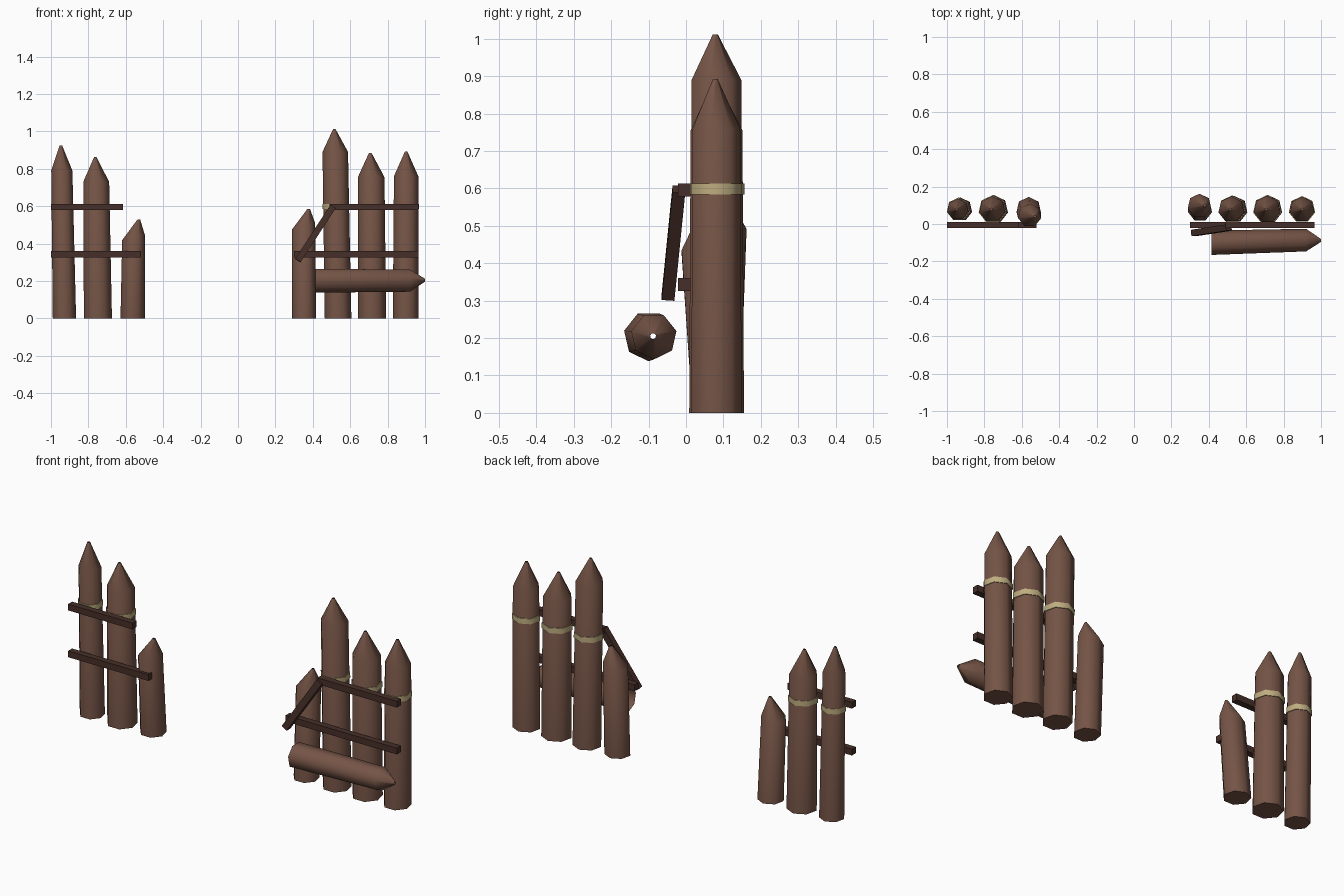
import bpy, bmesh, math
from mathutils import Vector, Matrix

if "Cube" in bpy.data.objects:
    bpy.data.objects.remove(bpy.data.objects["Cube"])

SIDES = 7


def material(name, rgb):
    m = bpy.data.materials.new(name)
    lin = [((c / 255 + 0.055) / 1.055) ** 2.4 for c in rgb]
    m.diffuse_color = (*lin, 1)
    m.use_nodes = True
    m.node_tree.nodes["Principled BSDF"].inputs["Base Color"].default_value = m.diffuse_color
    return m


BARK = material("bark_brown", (117, 84, 70))
DARK = material("dark_timber", (70, 47, 41))
ROPE = material("rope_beige", (190, 173, 128))


def finish(name, bm, mat, smooth=False):
    bmesh.ops.recalc_face_normals(bm, faces=bm.faces)
    me = bpy.data.meshes.new(name)
    bm.to_mesh(me)
    bm.free()
    me.materials.append(mat)
    ob = bpy.data.objects.new(name, me)
    bpy.context.collection.objects.link(ob)
    if smooth:
        bpy.ops.object.select_all(action='DESELECT')
        ob.select_set(True)
        bpy.context.view_layer.objects.active = ob
        bpy.ops.object.shade_smooth_by_angle(angle=math.radians(60))
    return ob


def loft(name, rings, mat, u, v, phase, cap=True):
    """Skin seven-sided rings of (centre, radius, tilt along u)."""
    u, v = Vector(u), Vector(v)
    axis = u.cross(v)
    bm = bmesh.new()
    loops = []
    for centre, r, tilt in rings:
        loop = []
        for i in range(SIDES):
            a = phase + math.tau * i / SIDES
            c, s = math.cos(a), math.sin(a)
            loop.append(bm.verts.new(Vector(centre) + r * (u * c + v * s) + axis * tilt * c))
        loops.append(loop)
    for lo, hi in zip(loops, loops[1:]):
        for i in range(SIDES):
            j = (i + 1) % SIDES
            bm.faces.new((lo[i], lo[j], hi[j], hi[i]))
    if cap:
        bm.faces.new(loops[0])
    return finish(name, bm, mat, smooth=True)


def post(name, x0, r0, x1, y1, z1, r1, tip, tilt=0.0, rope=True):
    """Sharpened stake: base at x0, shoulder ring at (x1, y1, z1), then the tip."""
    y0 = 0.078
    X, Y = (1, 0, 0), (0, 1, 0)
    loft(name, [((x0, y0, 0), r0, 0), ((x1, y1, z1), r1, tilt), (tip, 0.007, 0)],
         BARK, X, Y, math.pi / 2)
    if rope:
        def ring(z, grow):
            t = z / z1
            return ((x0 + (x1 - x0) * t, y0 + (y1 - y0) * t, z), r0 + (r1 - r0) * t + grow, 0)
        loft(name + "_rope", [ring(0.584, 0), ring(0.584, 0.004), ring(0.613, 0.004), ring(0.613, 0)],
             ROPE, X, Y, math.pi / 2, cap=False)


def beam(name, a, b, size):
    """Square timber between two points."""
    a, b = Vector(a), Vector(b)
    d = (b - a).normalized()
    side = Vector((0, 1, 0))
    side = (side - d * side.dot(d)).normalized()
    up = d.cross(side)
    rot = Matrix((d, side, up)).transposed().to_4x4()
    bm = bmesh.new()
    bmesh.ops.create_cube(bm, size=1, matrix=Matrix.Translation((a + b) / 2) @ rot
                          @ Matrix.Diagonal(((b - a).length, size, size, 1)))
    return finish(name, bm, DARK)


# Left section stakes
post("left_outer_post", -0.928, 0.064, -0.942, 0.078, 0.79, 0.058, (-0.947, 0.078, 0.925))
post("left_middle_post", -0.749, 0.077, -0.758, 0.078, 0.73, 0.071, (-0.763, 0.078, 0.862))
post("left_short_post", -0.563, 0.067, -0.558, 0.045, 0.43, 0.063, (-0.53, 0.04, 0.53),
     tilt=0.012, rope=False)

# Right section stakes
post("right_short_post", 0.353, 0.066, 0.350, 0.098, 0.492, 0.064, (0.378, 0.10, 0.586),
     tilt=0.018, rope=False)
post("right_tall_post", 0.535, 0.073, 0.520, 0.078, 0.89, 0.070, (0.515, 0.078, 1.012))
post("right_middle_post", 0.717, 0.077, 0.712, 0.078, 0.755, 0.073, (0.707, 0.078, 0.885))
post("right_outer_post", 0.897, 0.071, 0.899, 0.078, 0.76, 0.067, (0.899, 0.078, 0.892))

# Horizontal rails: (name, x start, x end, z)
for name, xa, xb, z in [("left_upper_rail", -1.0, -0.615, 0.596),
                        ("left_lower_rail", -1.0, -0.52, 0.343),
                        ("right_upper_rail", 0.49, 0.965, 0.596),
                        ("right_lower_rail", 0.30, 0.965, 0.343)]:
    beam(name, (xa, -0.005, z), (xb, -0.005, z), 0.034)

# Snapped rail hanging down
beam("broken_rail", (0.32, -0.048, 0.31), (0.508, -0.019, 0.598), 0.034)

# Fallen sharpened log in front of the right section
loft("fallen_log",
     [((0.415, -0.10, 0.205), 0.067, 0), ((0.92, -0.086, 0.205), 0.062, 0), ((1.0, -0.088, 0.205), 0.008, 0)],
     BARK, (0, 1, 0), (0, 0, 1), math.radians(13), cap=False)
